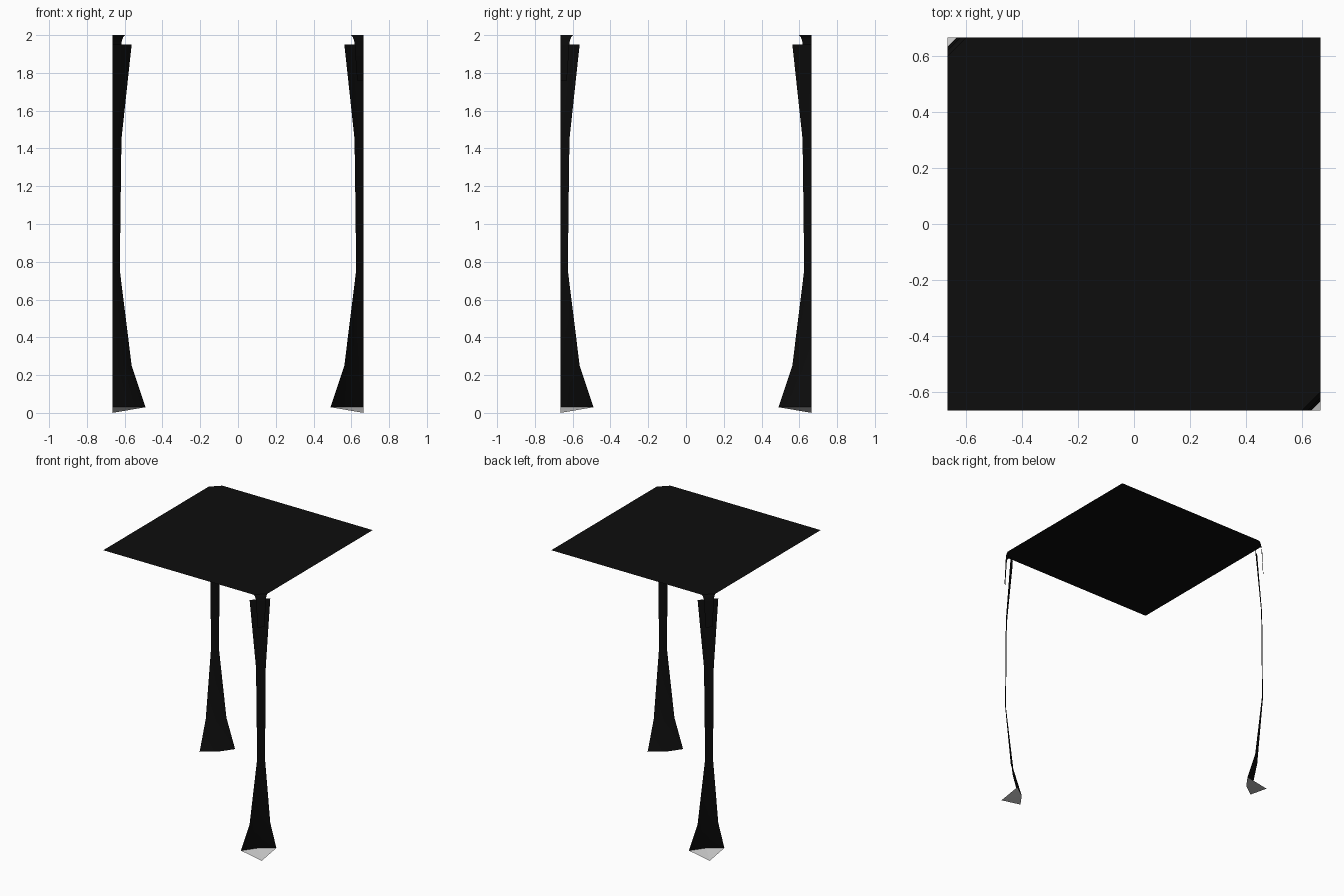
import bpy

if "Cube" in bpy.data.objects:
    bpy.data.objects.remove(bpy.data.objects["Cube"])

H = 0.665  # half width of the top

black = bpy.data.materials.new("black")
black.diffuse_color = (0.004, 0.004, 0.004, 1)
black.use_nodes = True
black.node_tree.nodes["Principled BSDF"].inputs["Base Color"].default_value = black.diffuse_color


def make(name, verts, faces, mat=None, smooth=True):
    me = bpy.data.meshes.new(name)
    me.from_pydata(verts, [], faces)
    ob = bpy.data.objects.new(name, me)
    bpy.context.collection.objects.link(ob)
    if mat:
        me.materials.append(mat)
    for p in me.polygons:
        p.use_smooth = smooth
    return ob


def row(s, z, w, dent=0.0):
    """Three points of a strip cutting across a corner, w in along each edge."""
    m = H - w / 2 - dent * 0.707
    return [(s * (H - w), -s * H, z), (s * m, -s * m, z), (s * H, -s * (H - w), z)]


def strip(name, s, profile):
    verts = [p for r in profile for p in row(s, *r)]
    faces = []
    for i in range(len(profile) - 1):
        for j in range(2):
            a = 3 * i + j
            faces.append((a, a + 3, a + 4, a + 1))
    return make(name, verts, faces, black)


# z, width along the edge, inward dent of the centre line
LEG = [(0.03, 0.175, 0.02), (0.25, 0.102, 0.012), (0.75, 0.04, 0.004),
       (1.0, 0.042, 0.004), (1.45, 0.048, 0.004), (1.95, 0.102, 0.008)]
TONGUE = [(2.0, 0.068), (1.99, 0.058), (1.975, 0.051), (1.95, 0.047),
          (1.87, 0.042), (1.76, 0.034)]

# flat square top with two opposite corners clipped
a, b = row(1, 2, 0.068), row(-1, 2, 0.068)
make("table_top", [a[0], a[2], (H, H, 2), b[0], b[2], (-H, -H, 2)],
     [(0, 1, 2, 3, 4, 5)], black, False)

for s, side in ((1, "front_right"), (-1, "back_left")):
    # leg sheet, lip folding down from the top, and foot plate
    strip(side + "_leg", s, LEG)
    strip(side + "_lip", s, TONGUE)
    make(side + "_foot", row(s, *LEG[0]) + [(s * H, -s * H, 0)],
         [(0, 1, 3), (1, 2, 3)], None, False)
